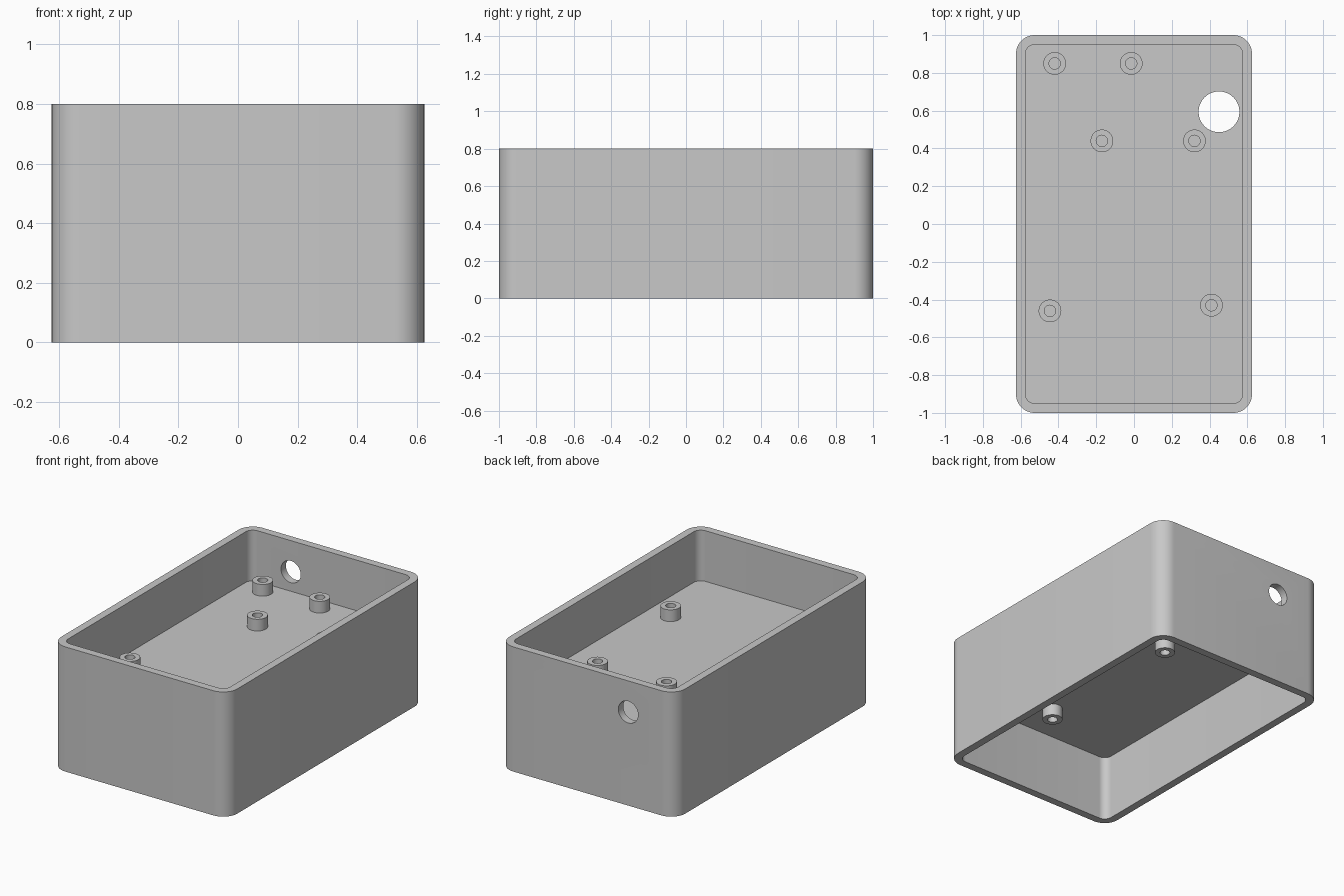
import bpy
import bmesh
from math import cos, sin, pi, radians

if "Cube" in bpy.data.objects:
    bpy.data.objects.remove(bpy.data.objects["Cube"], do_unlink=True)

# Overall sizes
WIDTH, LENGTH, HEIGHT = 1.25, 2.0, 0.8
WALL, CORNER = 0.05, 0.1
FLOOR_LOW, FLOOR_HIGH = 0.425, 0.475
POST_R, BORE_R, POST_H = 0.06, 0.03, 0.075

# One plain grey
grey = bpy.data.materials.new("light_grey")
grey.use_nodes = True
colour = (0.58, 0.58, 0.58, 1)
grey.diffuse_color = colour
grey.node_tree.nodes["Principled BSDF"].inputs["Base Color"].default_value = colour


def make_object(name, bm):
    bmesh.ops.recalc_face_normals(bm, faces=bm.faces)
    mesh = bpy.data.meshes.new(name)
    bm.to_mesh(mesh)
    bm.free()
    ob = bpy.data.objects.new(name, mesh)
    bpy.context.collection.objects.link(ob)
    mesh.materials.append(grey)
    return ob


def activate(ob):
    bpy.ops.object.select_all(action="DESELECT")
    ob.select_set(True)
    bpy.context.view_layer.objects.active = ob


def smooth(ob):
    activate(ob)
    bpy.ops.object.shade_smooth_by_angle(angle=radians(30))


def prism(name, outline, low, high):
    """Extrude a flat outline from low to high."""
    bm = bmesh.new()
    base = bm.faces.new([bm.verts.new((x, y, low)) for x, y in outline])
    top = bmesh.ops.extrude_face_region(bm, geom=[base])["geom"]
    for v in top:
        if isinstance(v, bmesh.types.BMVert):
            v.co.z = high
    return make_object(name, bm)


def rounded_rect(width, length, radius, steps=12):
    points = []
    for quarter, (sx, sy) in enumerate([(1, 1), (-1, 1), (-1, -1), (1, -1)]):
        for i in range(steps + 1):
            a = (quarter + i / steps) * pi / 2
            points.append((sx * (width / 2 - radius) + radius * cos(a),
                           sy * (length / 2 - radius) + radius * sin(a)))
    return points


def circle(radius, steps=48):
    return [(radius * cos(2 * pi * i / steps), radius * sin(2 * pi * i / steps))
            for i in range(steps)]


def cut(target, cutter):
    cutter.hide_render = True
    mod = target.modifiers.new("cut", "BOOLEAN")
    mod.operation = "DIFFERENCE"
    mod.solver = "EXACT"
    mod.object = cutter
    activate(target)
    bpy.ops.object.modifier_apply(modifier=mod.name)
    bpy.data.objects.remove(cutter, do_unlink=True)


# Case: rounded box hollowed above and below a middle floor
case = prism("case", rounded_rect(WIDTH, LENGTH, CORNER), 0, HEIGHT)
cavity = rounded_rect(WIDTH - 2 * WALL, LENGTH - 2 * WALL, CORNER - WALL)
cut(case, prism("upper_cavity", cavity, FLOOR_HIGH, HEIGHT + 0.1))
cut(case, prism("lower_cavity", cavity, -0.1, FLOOR_LOW))

# Cable hole through the floor
floor_hole = prism("floor_hole", circle(0.108), 0.3, 0.6)
floor_hole.location = (0.45, 0.594, 0)
cut(case, floor_hole)

# Round hole through the back wall
wall_hole = prism("wall_hole", circle(0.07), -0.1, 0.1)
wall_hole.rotation_euler.x = pi / 2
wall_hole.location = (-0.29, LENGTH / 2 - WALL / 2, 0.6)
cut(case, wall_hole)
smooth(case)


# Mounting posts: short tubes sunk slightly into the floor
def post(name, x, y, start, end):
    bm = bmesh.new()
    profile = [(BORE_R, start), (POST_R, start), (POST_R, end), (BORE_R, end)]
    verts = [bm.verts.new((r, 0, z)) for r, z in profile]
    edges = [bm.edges.new((verts[i], verts[(i + 1) % 4])) for i in range(4)]
    bmesh.ops.spin(bm, geom=verts + edges, cent=(0, 0, 0), axis=(0, 0, 1),
                   angle=2 * pi, steps=32, use_merge=True)
    bmesh.ops.remove_doubles(bm, verts=bm.verts, dist=0.0001)
    ob = make_object(name, bm)
    ob.location = (x, y, 0)
    smooth(ob)


upper_posts = [(-0.42, 0.85), (-0.015, 0.85), (-0.17, 0.44),
               (0.32, 0.44), (-0.445, -0.46), (0.41, -0.43)]
for n, (x, y) in enumerate(upper_posts, 1):
    post(f"upper_post_{n}", x, y, FLOOR_HIGH - 0.004, FLOOR_HIGH + POST_H)

lower_posts = [(x, y) for x in (0.06, 0.47) for y in (0.36, -0.69)]
for n, (x, y) in enumerate(lower_posts, 1):
    post(f"lower_post_{n}", x, y, FLOOR_LOW + 0.004, FLOOR_LOW - POST_H)
